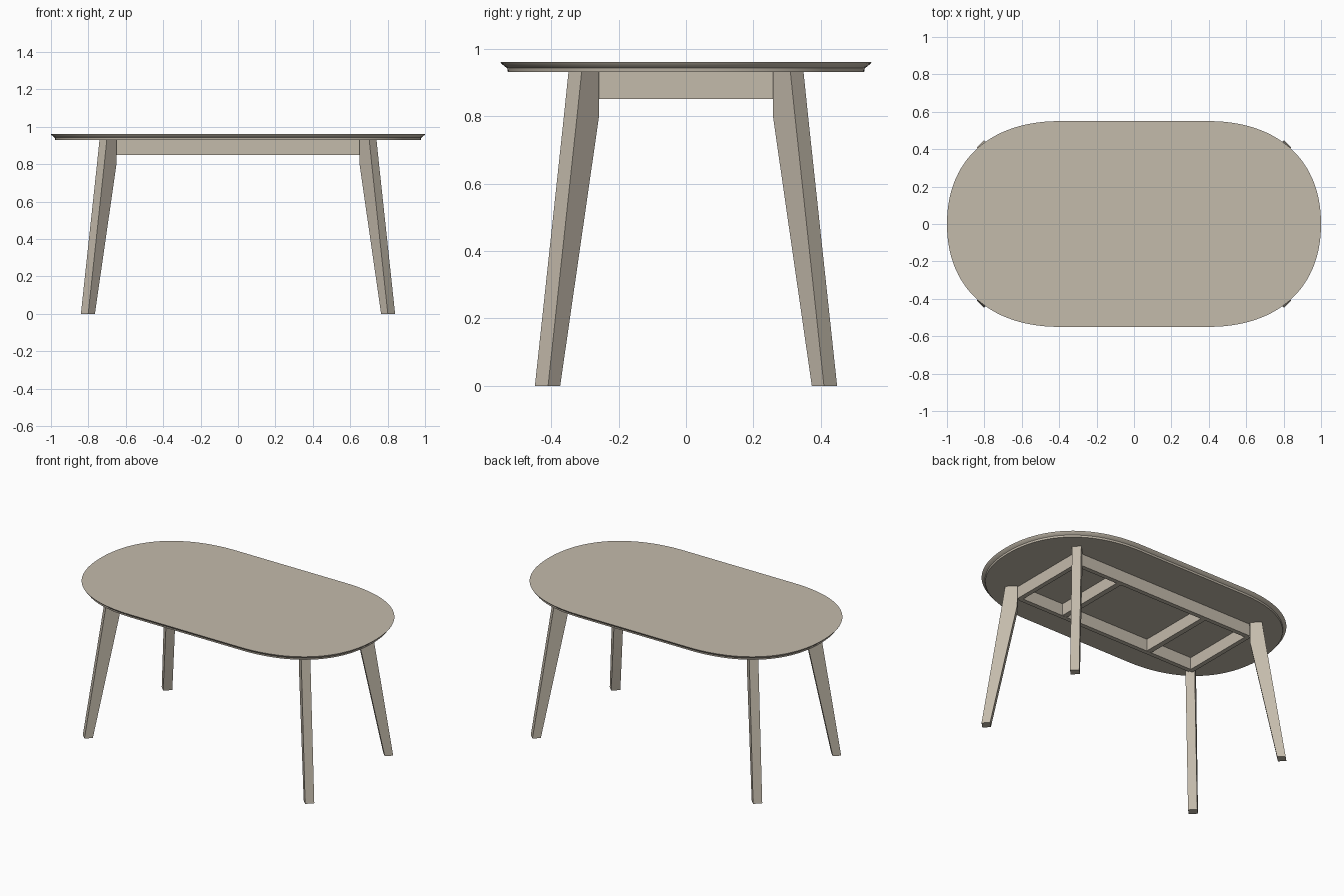
import bpy, bmesh
from mathutils import Vector
from mathutils.geometry import interpolate_bezier

if "Cube" in bpy.data.objects:
    bpy.data.objects.remove(bpy.data.objects["Cube"])

wood = bpy.data.materials.new("pale wood")
wood.diffuse_color = (0.55, 0.495, 0.41, 1)
wood.use_nodes = True
wood.node_tree.nodes["Principled BSDF"].inputs["Base Color"].default_value = wood.diffuse_color


def finish(name, bm, mirror=(False, False)):
    """Turn a bmesh into a named, smooth-by-angle object, mirrored if asked."""
    bmesh.ops.recalc_face_normals(bm, faces=bm.faces[:])
    mesh = bpy.data.meshes.new(name)
    bm.to_mesh(mesh)
    bm.free()
    mesh.materials.append(wood)
    ob = bpy.data.objects.new(name, mesh)
    bpy.context.collection.objects.link(ob)
    bpy.ops.object.select_all(action='DESELECT')
    ob.select_set(True)
    bpy.context.view_layer.objects.active = ob
    bpy.ops.object.shade_smooth_by_angle(angle=0.6)
    if any(mirror):
        mod = ob.modifiers.new("Mirror", 'MIRROR')
        mod.use_axis = (mirror[0], mirror[1], False)
        mod.use_mirror_merge = False
    return ob


def loft(bm, rings):
    """Skin a stack of equal-length closed rings and cap both ends."""
    loops = [[bm.verts.new(p) for p in ring] for ring in rings]
    n = len(loops[0])
    for a, b in zip(loops, loops[1:]):
        for i in range(n):
            j = (i + 1) % n
            bm.faces.new((a[i], a[j], b[j], b[i]))
    bm.faces.new(loops[0][::-1])
    bm.faces.new(loops[-1])


def box(name, x0, x1, y0, y1, z0, z1, mirror):
    bm = bmesh.new()
    loft(bm, [[(x0, y0, z), (x1, y0, z), (x1, y1, z), (x0, y1, z)] for z in (z0, z1)])
    return finish(name, bm, mirror)


# Tabletop: rounded oblong outline with an undercut edge
quarter = interpolate_bezier(Vector((1, 0)), Vector((1, 0.36)),
                             Vector((0.75, 0.55)), Vector((0.4, 0.55)), 28)
quarter = [Vector((p[0], p[1])) for p in quarter]
half = quarter + [Vector((-p.x, p.y)) for p in reversed(quarter)]
outline = half + [Vector((p.x, -p.y)) for p in reversed(half[1:-1])]


def inset(distance, z):
    ring = []
    for i, p in enumerate(outline):
        d = (outline[(i + 1) % len(outline)] - outline[i - 1]).normalized()
        ring.append((p.x - d.y * distance, p.y + d.x * distance, z))
    return ring


bm = bmesh.new()
loft(bm, [inset(d, z) for d, z in
          ((0.022, 0.93), (0.02, 0.942), (0.014, 0.946), (0.002, 0.956), (0, 0.96))])
finish("tabletop", bm)

# Legs: splayed on the diagonal, tapering to a square foot
# (height, inner x, outer x) along the diagonal line y = x - 0.392
h = 0.0195
rings = []
for z, xi, xo in ((0, 0.7845, 0.8205), (0.795, 0.670, 0.735), (0.935, 0.669, 0.7205)):
    yi, yo = xi - 0.392, xo - 0.392
    rings.append([(xi - h, yi + h, z), (xi + h, yi - h, z),
                  (xo + h, yo - h, z), (xo - h, yo + h, z)])
bm = bmesh.new()
loft(bm, rings)
edges = [e for e in bm.edges if e.calc_face_angle(0) > 0.6]
bmesh.ops.bevel(bm, geom=edges, offset=0.005, segments=2, profile=0.5, affect='EDGES')
finish("legs", bm, (True, True))

# Apron frame and two cross braces under the top
box("long_aprons", -0.66, 0.66, 0.25, 0.28, 0.85, 0.932, (False, True))
box("end_aprons", 0.65, 0.68, -0.27, 0.27, 0.85, 0.932, (True, False))
box("cross_braces", 0.31, 0.345, -0.255, 0.255, 0.851, 0.932, (True, False))
